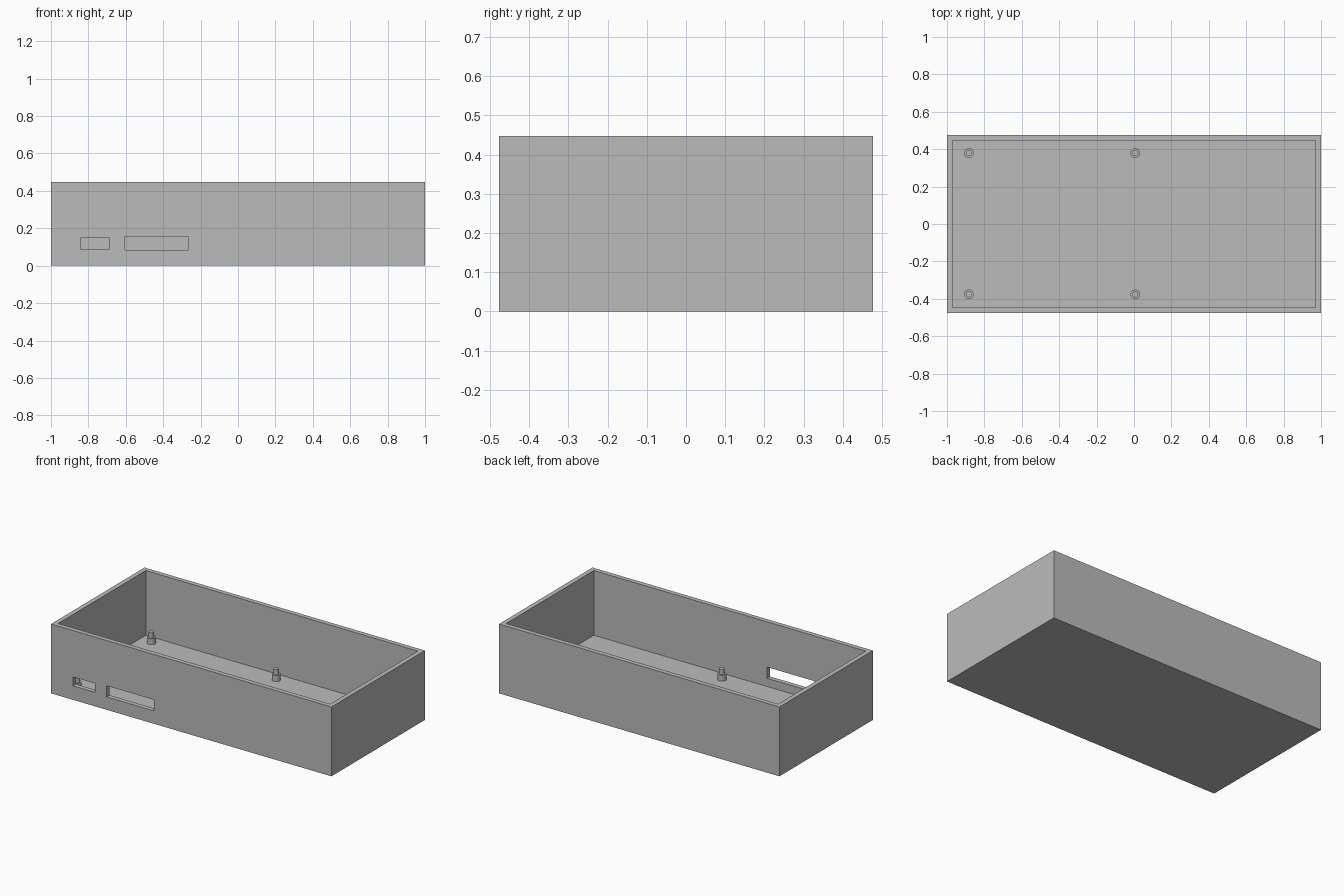
import bpy
import bmesh
from mathutils import Matrix, Vector

cube = bpy.data.objects.get("Cube")
if cube:
    bpy.data.objects.remove(cube, do_unlink=True)

LENGTH, DEPTH, HEIGHT, WALL = 2.0, 0.953, 0.447, 0.03

grey = bpy.data.materials.new("plain grey")
grey.use_nodes = True
grey.diffuse_color = (0.5, 0.5, 0.5, 1)
grey.node_tree.nodes["Principled BSDF"].inputs["Base Color"].default_value = (0.5, 0.5, 0.5, 1)


def finish(name, bm):
    bmesh.ops.recalc_face_normals(bm, faces=bm.faces)
    mesh = bpy.data.meshes.new(name)
    bm.to_mesh(mesh)
    bm.free()
    mesh.materials.append(grey)
    obj = bpy.data.objects.new(name, mesh)
    bpy.context.collection.objects.link(obj)
    return obj


def box(name, low, high):
    low, high = Vector(low), Vector(high)
    bm = bmesh.new()
    bmesh.ops.create_cube(bm, size=1)
    bmesh.ops.scale(bm, vec=high - low, verts=bm.verts)
    bmesh.ops.translate(bm, vec=(low + high) / 2, verts=bm.verts)
    return finish(name, bm)


def cut(target, cutter):
    cutter.hide_render = True
    cutter.hide_set(True)
    mod = target.modifiers.new(cutter.name, "BOOLEAN")
    mod.operation = "DIFFERENCE"
    mod.solver = "EXACT"
    mod.object = cutter
    bpy.context.view_layer.objects.active = target
    bpy.ops.object.modifier_apply(modifier=mod.name)
    bpy.data.objects.remove(cutter, do_unlink=True)


# Open tray with a thin floor and four walls
x, y = LENGTH / 2, DEPTH / 2
tray = box("open_case", (-x, -y, 0), (x, y, HEIGHT))
cut(tray, box("cavity_cutter", (WALL - x, WALL - y, WALL), (x - WALL, y - WALL, HEIGHT + 0.1)))

# Two port openings through the front wall
for name, x0, x1, z0, z1 in (("small_port_cutter", -0.843, -0.688, 0.09, 0.148),
                             ("wide_port_cutter", -0.603, -0.266, 0.083, 0.155)):
    cut(tray, box(name, (x0, -y - 0.05, z0), (x1, -y + WALL + 0.05, z1)))


# Stepped mounting posts: wide shoulder with a narrow pin on top
def post(name, px, py, sides=24):
    bm = bmesh.new()
    for radius, z0, z1 in ((0.026, WALL - 0.005, 0.068), (0.016, 0.066, 0.102)):
        bmesh.ops.create_cone(bm, cap_ends=True, segments=sides, radius1=radius, radius2=radius,
                              depth=z1 - z0, matrix=Matrix.Translation((px, py, (z0 + z1) / 2)))
    obj = finish(name, bm)
    bpy.ops.object.select_all(action="DESELECT")
    obj.select_set(True)
    bpy.context.view_layer.objects.active = obj
    bpy.ops.object.shade_smooth_by_angle(angle=0.6)


for side, px in (("right", -0.883), ("middle", 0.007)):
    for end, py in (("front", -0.376), ("back", 0.379)):
        post(f"{end}_{side}_mounting_post", px, py)
